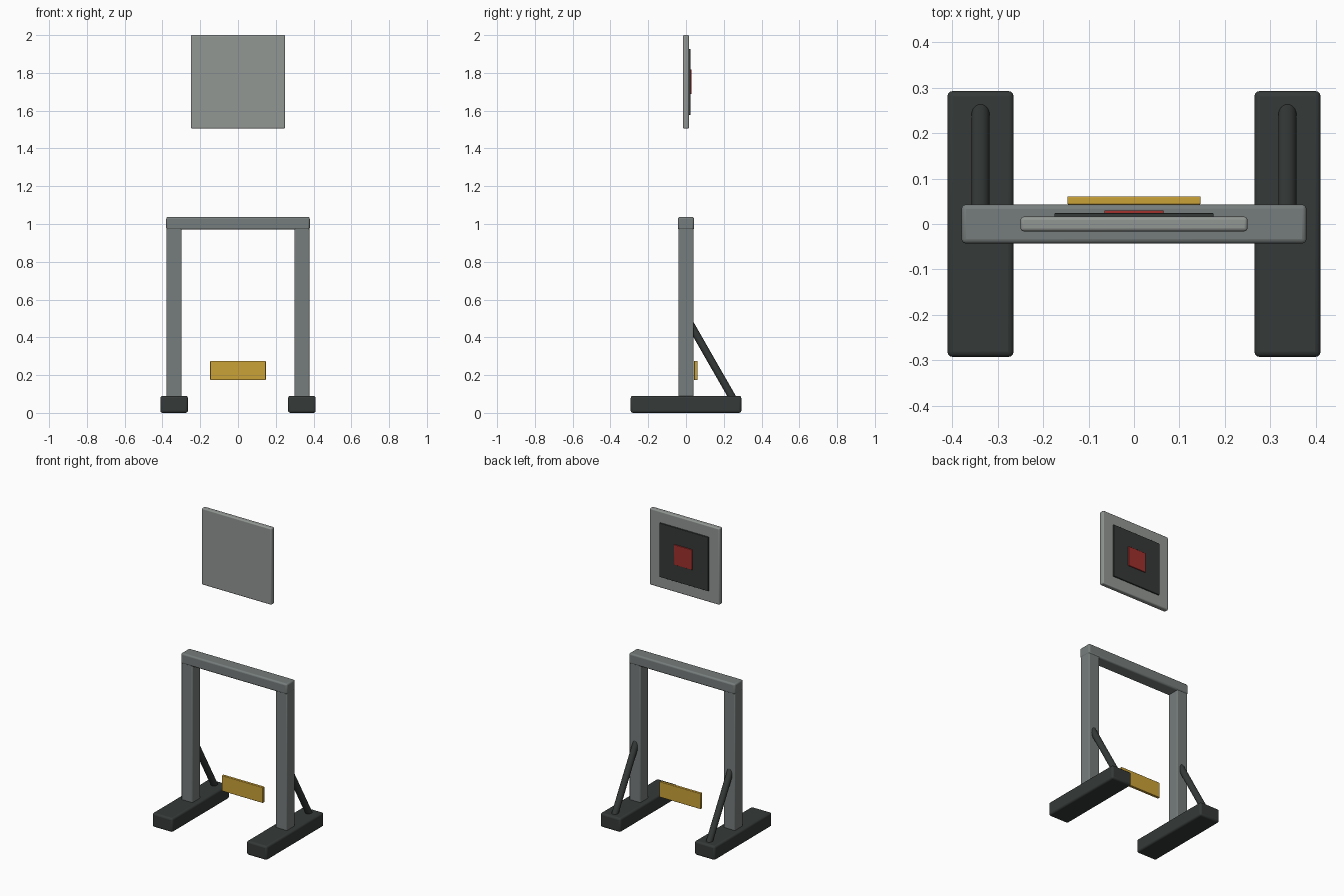
import bpy
from mathutils import Vector

if "Cube" in bpy.data.objects:
    bpy.data.objects.remove(bpy.data.objects["Cube"])


def material(name, color):
    m = bpy.data.materials.new(name)
    m.diffuse_color = (*color, 1)
    m.use_nodes = True
    m.node_tree.nodes["Principled BSDF"].inputs["Base Color"].default_value = m.diffuse_color
    return m


DARK = material("dark_steel", (0.035, 0.042, 0.04))
STEEL = material("steel", (0.18, 0.205, 0.2))
PANEL = material("panel_grey", (0.29, 0.31, 0.295))
RED = material("red_paint", (0.35, 0.03, 0.025))
YELLOW = material("yellow_paint", (0.6, 0.36, 0.04))


def box(name, lo, hi, mat, bevel):
    """Bevelled box between two corners."""
    lo, hi = Vector(lo), Vector(hi)
    bpy.ops.mesh.primitive_cube_add(size=1, location=(lo + hi) / 2)
    ob = bpy.context.object
    ob.name = name
    ob.scale = hi - lo
    bpy.ops.object.transform_apply(location=False, rotation=False, scale=True)
    ob.data.materials.append(mat)
    bpy.ops.object.shade_smooth_by_angle()
    mod = ob.modifiers.new("edge_rounding", "BEVEL")
    mod.width = bevel
    mod.segments = 3
    return ob


def rod(name, a, b, radius, mat):
    """Round bar between two points."""
    a, b = Vector(a), Vector(b)
    bpy.ops.mesh.primitive_cylinder_add(vertices=24, radius=radius,
                                        depth=(b - a).length, location=(a + b) / 2)
    ob = bpy.context.object
    ob.name = name
    ob.rotation_euler = (b - a).to_track_quat("Z", "Y").to_euler()
    ob.data.materials.append(mat)
    bpy.ops.object.shade_smooth_by_angle()
    return ob


# Feet, posts and diagonal braces on both sides
for side, s in (("left", -1), ("right", 1)):
    x = 0.338 * s
    box(f"{side}_foot", (x - 0.073, -0.293, 0), (x + 0.073, 0.293, 0.09), DARK, 0.012)
    box(f"{side}_post", (x - 0.04, -0.04, 0.07), (x + 0.04, 0.04, 1.0), STEEL, 0.006)
    rod(f"{side}_brace", (x, 0.02, 0.475), (x, 0.252, 0.07), 0.02, DARK)

# Top beam
box("top_beam", (-0.38, -0.043, 0.97), (0.38, 0.043, 1.037), STEEL, 0.01)

# Floating panel with layered square target on the back
box("panel", (-0.25, -0.016, 1.505), (0.25, 0.016, 2.0), PANEL, 0.007)
box("target_field", (-0.175, 0.012, 1.578), (0.175, 0.024, 1.927), DARK, 0.002)
box("target_center", (-0.065, 0.018, 1.688), (0.065, 0.03, 1.818), RED, 0.002)

# Low marker plate between the posts
box("marker_plate", (-0.147, 0.043, 0.174), (0.147, 0.061, 0.275), YELLOW, 0.003)
